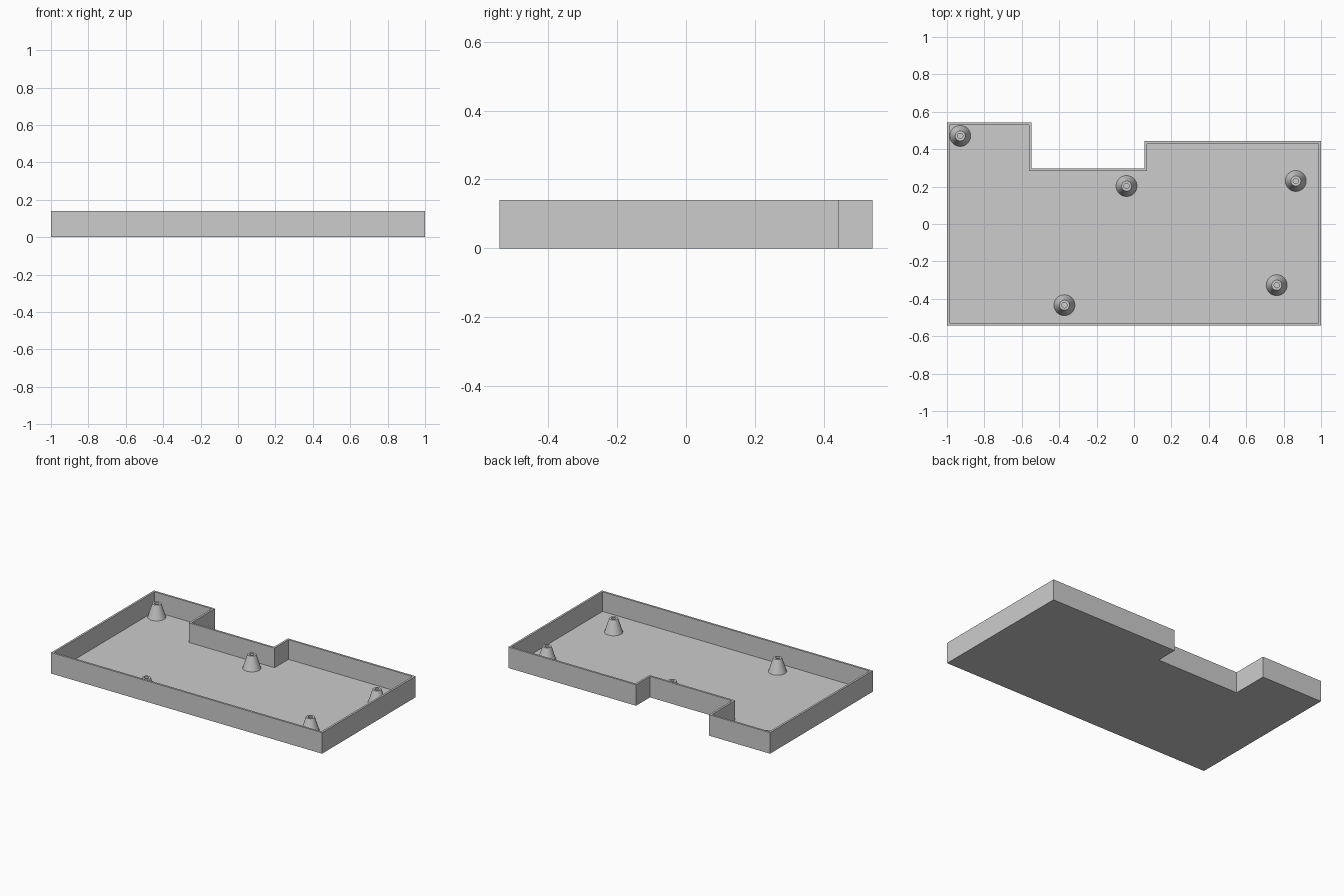
import bpy
import bmesh
import math
from mathutils import Vector

if "Cube" in bpy.data.objects:
    bpy.data.objects.remove(bpy.data.objects["Cube"], do_unlink=True)

HEIGHT, FLOOR, WALL = 0.14, 0.009, 0.0135
# Counter-clockwise plan of the tray
OUTLINE = [(-1, -0.542), (1, -0.542), (1, 0.445), (0.057, 0.445),
           (0.057, 0.298), (-0.549, 0.298), (-0.549, 0.542), (-1, 0.542)]
POSTS = [(-0.929, 0.471), (-0.04, 0.203), (0.865, 0.23),
         (0.763, -0.327), (-0.372, -0.434)]

grey = bpy.data.materials.new("grey plastic")
grey.use_nodes = True
COLOUR = (0.605, 0.605, 0.605, 1)
grey.diffuse_color = COLOUR
grey.node_tree.nodes["Principled BSDF"].inputs["Base Color"].default_value = COLOUR


def add_object(name, bm):
    bmesh.ops.recalc_face_normals(bm, faces=bm.faces)
    mesh = bpy.data.meshes.new(name)
    bm.to_mesh(mesh)
    bm.free()
    mesh.materials.append(grey)
    obj = bpy.data.objects.new(name, mesh)
    bpy.context.collection.objects.link(obj)
    return obj


def inset(points, distance):
    """Move each corner of a right-angled plan inwards along both its edges."""
    pts = [Vector(p) for p in points]
    result = []
    for i, p in enumerate(pts):
        before = (p - pts[i - 1]).normalized()
        after = (pts[(i + 1) % len(pts)] - p).normalized()
        both = before + after
        result.append(p + Vector((-both.y, both.x)) * distance)
    return result


# Open tray: rings run up the outside, over the rim and down to the floor
bm = bmesh.new()
inner = inset(OUTLINE, WALL)
rings = [[bm.verts.new((x, y, z)) for x, y in plan]
         for plan, z in ((OUTLINE, 0), (OUTLINE, HEIGHT), (inner, HEIGHT), (inner, FLOOR))]
for low, high in zip(rings, rings[1:]):
    for i in range(len(low)):
        bm.faces.new((low[i - 1], low[i], high[i], high[i - 1]))
bm.faces.new(rings[0])
bm.faces.new(rings[-1])
add_object("tray", bm)


# Tapered screw posts with a central hole, spun from a radius/height profile
PROFILE = [(0.056, FLOOR), (0.027, 0.1), (0.014, 0.1),
           (0.014, FLOOR + 0.001), (0, FLOOR + 0.001)]


def add_post(name, x, y):
    bm = bmesh.new()
    pts = [bm.verts.new((r, 0, z)) for r, z in PROFILE]
    edges = [bm.edges.new(pair) for pair in zip(pts, pts[1:])]
    bmesh.ops.spin(bm, geom=pts + edges, axis=(0, 0, 1), cent=(0, 0, 0),
                   angle=math.tau, steps=40)
    bmesh.ops.remove_doubles(bm, verts=bm.verts, dist=0.0001)
    post = add_object(name, bm)
    post.location = (x, y, 0)
    bpy.ops.object.select_all(action="DESELECT")
    post.select_set(True)
    bpy.context.view_layer.objects.active = post
    bpy.ops.object.shade_smooth_by_angle(angle=math.radians(30))


for i, (x, y) in enumerate(POSTS, 1):
    add_post(f"screw_post_{i}", x, y)
